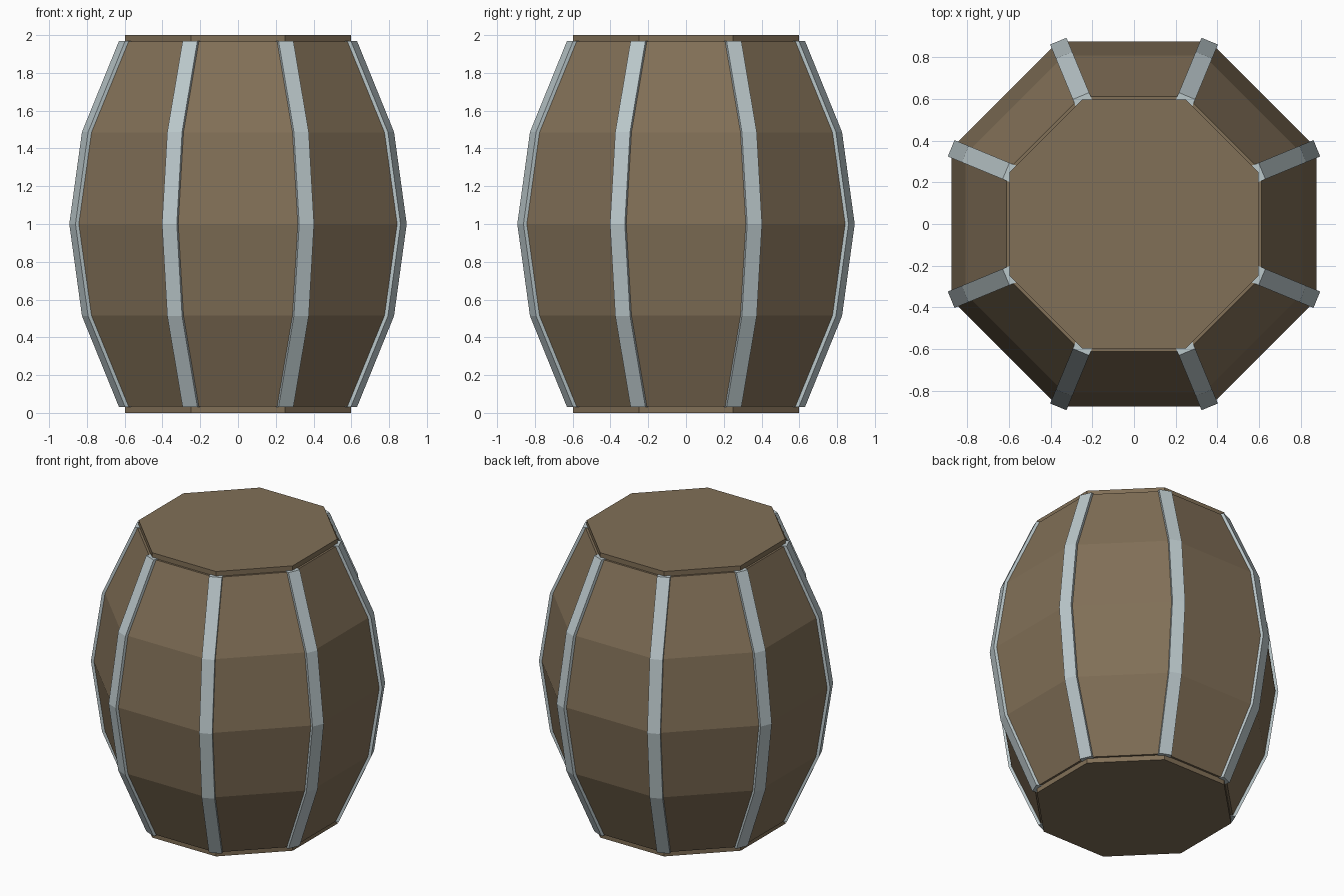
import bpy
import bmesh
from math import pi, cos, sin
from mathutils import Matrix

default = bpy.data.objects.get("Cube")
if default:
    bpy.data.objects.remove(default, do_unlink=True)

SIDES = 8
TURN = pi / SIDES          # puts flat panels on the main axes
# (height, distance from centre to flat panel)
PROFILE = [(0.035, 0.612), (0.515, 0.808), (1.0, 0.875), (1.485, 0.808), (1.965, 0.612)]


def material(name, color):
    mat = bpy.data.materials.new(name)
    mat.use_nodes = True
    mat.diffuse_color = (*color, 1)
    mat.node_tree.nodes["Principled BSDF"].inputs["Base Color"].default_value = (*color, 1)
    return mat


def finish(name, bm, mat):
    bmesh.ops.recalc_face_normals(bm, faces=bm.faces)
    mesh = bpy.data.meshes.new(name)
    bm.to_mesh(mesh)
    bm.free()
    mesh.materials.append(mat)
    obj = bpy.data.objects.new(name, mesh)
    bpy.context.collection.objects.link(obj)
    return obj


def loft(bm, rings):
    """Skin a stack of point rings and close both ends."""
    loops = [[bm.verts.new(p) for p in ring] for ring in rings]
    for low, high in zip(loops, loops[1:]):
        n = len(low)
        for i in range(n):
            j = (i + 1) % n
            bm.faces.new((low[i], low[j], high[j], high[i]))
    bm.faces.new(loops[0][::-1])
    bm.faces.new(loops[-1])


def octagon(z, apothem):
    r = apothem / cos(TURN)
    angles = [TURN + 2 * pi * i / SIDES for i in range(SIDES)]
    return [(r * cos(a), r * sin(a), z) for a in angles]


wood = material("brown wood", (0.22, 0.16, 0.095))
metal = material("pale grey metal", (0.50, 0.58, 0.60))

# Bulging body
bm = bmesh.new()
loft(bm, [octagon(z, a) for z, a in PROFILE])
finish("barrel_body", bm, wood)

# Core whose ends form the top and bottom lids
bm = bmesh.new()
loft(bm, [octagon(z, 0.598) for z in (0, 2)])
finish("barrel_lids", bm, wood)

# Metal strap following each corner of the body
HALF_WIDTH, DEPTH = 0.0425, 0.035
for k in range(SIDES):
    bm = bmesh.new()
    rings = []
    for z, a in PROFILE:
        outer = a / cos(TURN) + 0.002
        inner = outer - DEPTH
        z = 1 + (z - 1) * 1.004
        rings.append([(inner, -HALF_WIDTH, z), (outer, -HALF_WIDTH, z),
                      (outer, HALF_WIDTH, z), (inner, HALF_WIDTH, z)])
    loft(bm, rings)
    bm.transform(Matrix.Rotation(TURN + k * 2 * pi / SIDES, 4, "Z"))
    finish(f"corner_strap_{k + 1}", bm, metal)
